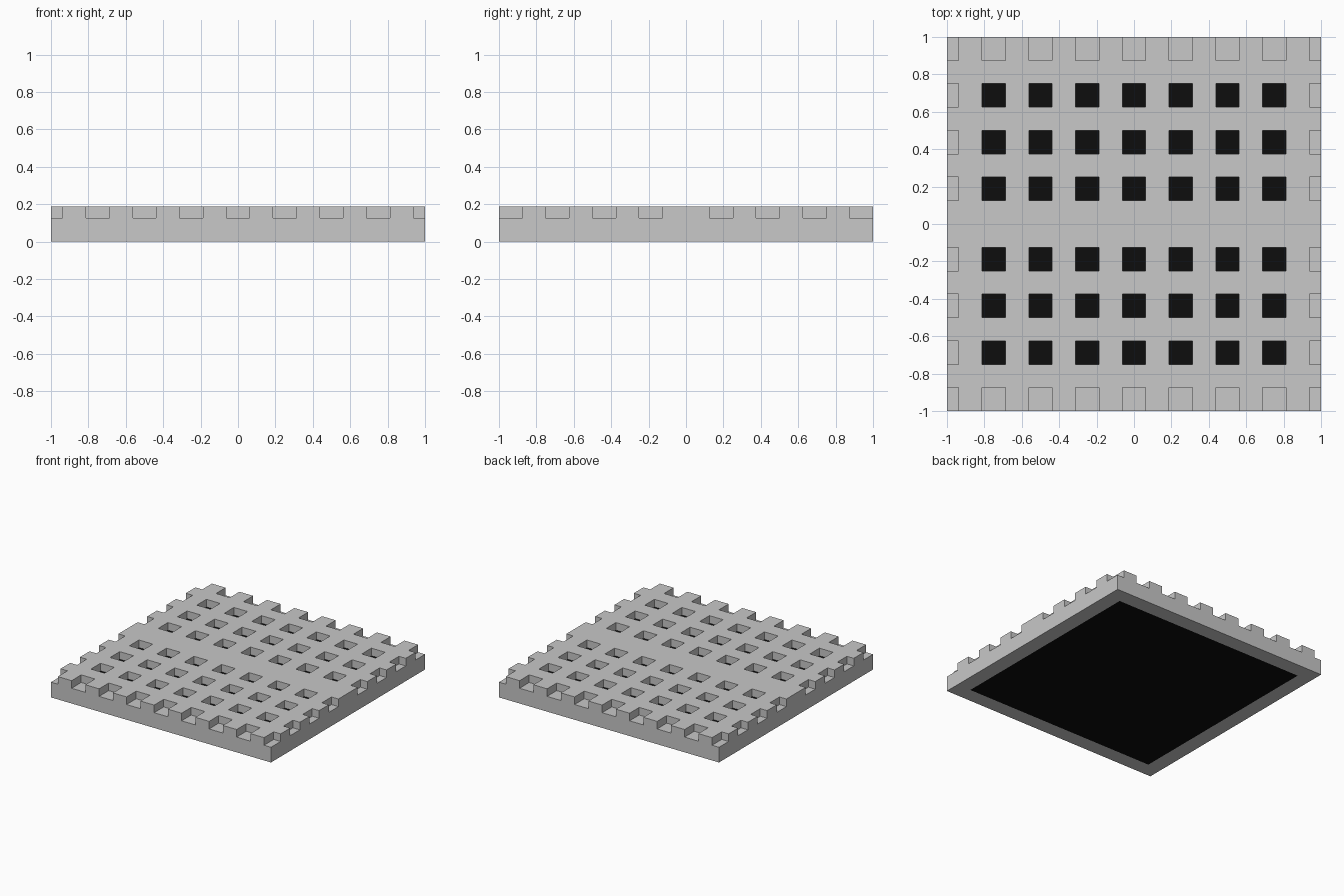
import bpy, bmesh
from mathutils import Vector

if "Cube" in bpy.data.objects:
    bpy.data.objects.remove(bpy.data.objects["Cube"])


def material(name, value):
    m = bpy.data.materials.new(name)
    m.diffuse_color = (value, value, value, 1)
    m.use_nodes = True
    m.node_tree.nodes["Principled BSDF"].inputs["Base Color"].default_value = m.diffuse_color
    return m


grey = material("light grey", 0.58)
black = material("black", 0.004)

CORE = 0.875            # half width of the dark core
Z = [0, 0.125, 0.1875]  # base, pocket floor, top


def mirrored(vals):
    return sorted({s * v for v in vals for s in (-1, 1)})


# Grid lines along every pocket edge
xs = mirrored([0.0625, 0.1875, 0.3125, 0.4375, 0.5625, 0.6875,
               0.8125, 0.875, 0.9375, 1])
ys = mirrored([k / 8 for k in range(1, 9)])


def in_pocket(x, y):
    col = abs(x / 0.25 - round(x / 0.25)) < 0.25
    row = abs(y) > 0.125 and int(abs(y) / 0.125) % 2 == 1
    return col and row


def solid(i, j, k):
    if not (0 <= i < len(xs) - 1 and 0 <= j < len(ys) - 1 and 0 <= k < 2):
        return False
    x, y = (xs[i] + xs[i + 1]) / 2, (ys[j] + ys[j + 1]) / 2
    if k == 0:
        return max(abs(x), abs(y)) > CORE
    return not in_pocket(x, y)


def build(name, bm, mat):
    bmesh.ops.remove_doubles(bm, verts=bm.verts, dist=1e-5)
    me = bpy.data.meshes.new(name)
    bm.to_mesh(me)
    bm.free()
    me.materials.append(mat)
    ob = bpy.data.objects.new(name, me)
    bpy.context.collection.objects.link(ob)


# Grille: rim around the core plus the pocketed top layer
bm = bmesh.new()
axes = (xs, ys, Z)
for i in range(len(xs) - 1):
    for j in range(len(ys) - 1):
        for k in range(2):
            if not solid(i, j, k):
                continue
            cell = (i, j, k)
            for a in range(3):
                for side in (0, 1):
                    n = list(cell)
                    n[a] += 2 * side - 1
                    if solid(*n):
                        continue
                    b, c = (a + 1) % 3, (a + 2) % 3
                    loop = []
                    for u, v in ((0, 0), (1, 0), (1, 1), (0, 1)):
                        p = Vector()
                        p[a] = axes[a][cell[a] + side]
                        p[b] = axes[b][cell[b] + u]
                        p[c] = axes[c][cell[c] + v]
                        loop.append(bm.verts.new(p))
                    bm.faces.new(loop if side else loop[::-1])
build("grille", bm, grey)

# Dark core seen through the pockets and from below
bm = bmesh.new()
bmesh.ops.create_cube(bm, size=1)
for v in bm.verts:
    v.co = (v.co.x * 2 * CORE, v.co.y * 2 * CORE, (v.co.z + 0.5) * Z[1])
build("dark_core", bm, black)
